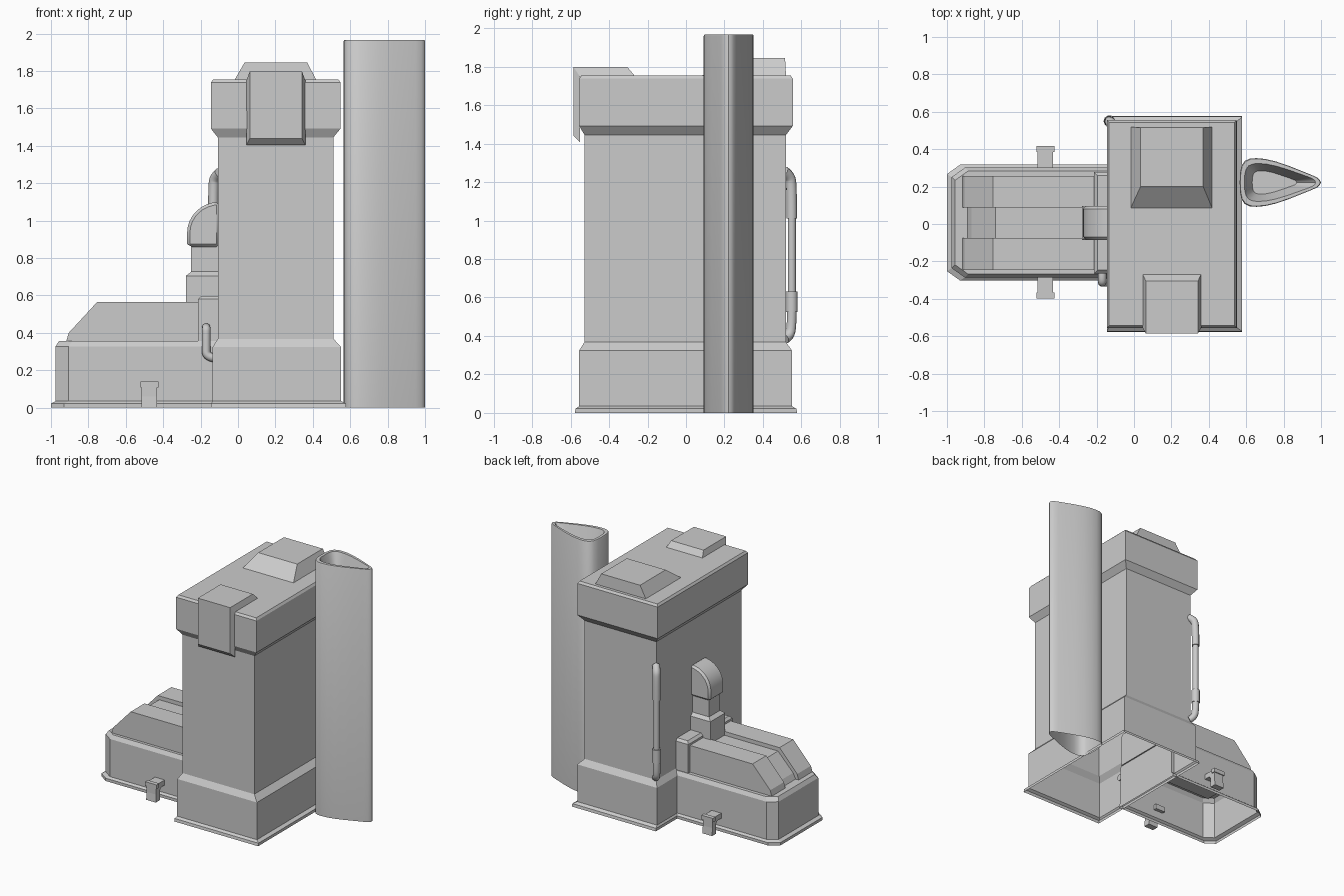
import bpy, bmesh, math
from math import sin, cos, pi

if "Cube" in bpy.data.objects:
    bpy.data.objects.remove(bpy.data.objects["Cube"])


def link(name, bm, smooth=None, closed=True):
    if closed:
        bmesh.ops.recalc_face_normals(bm, faces=bm.faces[:])
    me = bpy.data.meshes.new(name)
    bm.to_mesh(me)
    bm.free()
    ob = bpy.data.objects.new(name, me)
    bpy.context.collection.objects.link(ob)
    if smooth:
        bpy.ops.object.select_all(action='DESELECT')
        ob.select_set(True)
        bpy.context.view_layer.objects.active = ob
        bpy.ops.object.shade_smooth_by_angle(angle=math.radians(smooth))
    return ob


def loft(name, rings, bottom=True, top=True, smooth=None):
    """Skin a stack of equal-length point loops."""
    bm = bmesh.new()
    vs = [[bm.verts.new(p) for p in r] for r in rings]
    n = len(rings[0])
    for a, b in zip(vs, vs[1:]):
        for i in range(n):
            j = (i + 1) % n
            bm.faces.new((a[i], a[j], b[j], b[i]))
    if bottom:
        bm.faces.new(vs[0][::-1])
    if top:
        bm.faces.new(vs[-1])
    return link(name, bm, smooth)


def rect(x0, x1, y0, y1, z):
    return [(x0, y0, z), (x1, y0, z), (x1, y1, z), (x0, y1, z)]


def prism_y(name, profile, y0, y1, smooth=None, bevel=0):
    """Extrude an xz profile along y."""
    ob = loft(name, [[(x, y, z) for x, z in profile] for y in (y0, y1)], smooth=smooth)
    if bevel:
        m = ob.modifiers.new("edge_bevel", 'BEVEL')
        m.width, m.segments, m.limit_method = bevel, 1, 'ANGLE'
        m.angle_limit = math.radians(50)
    return ob


def pipe(name, pts, r):
    cu = bpy.data.curves.new(name, 'CURVE')
    cu.dimensions = '3D'
    cu.bevel_depth, cu.bevel_resolution, cu.use_fill_caps = r, 3, True
    s = cu.splines.new('NURBS')
    s.points.add(len(pts) - 1)
    for p, c in zip(s.points, pts):
        p.co = (*c, 1)
    s.use_endpoint_u, s.order_u, s.resolution_u = True, 3, 6
    ob = bpy.data.objects.new(name, cu)
    bpy.context.collection.objects.link(ob)
    bpy.ops.object.select_all(action='DESELECT')
    ob.select_set(True)
    bpy.context.view_layer.objects.active = ob
    bpy.ops.object.convert(target='MESH')
    bpy.ops.object.shade_smooth_by_angle(angle=math.radians(50))


# Tower: flange, plinth, shaft and cap, open underneath
loft("tower", [rect(*a) for a in (
    (-.145, .578, -.578, .578, 0), (-.145, .578, -.574, .574, .022),
    (-.135, .552, -.555, .55, .035), (-.135, .552, -.555, .55, .325),
    (-.108, .51, -.528, .52, .368), (-.108, .51, -.528, .52, 1.445),
    (-.145, .548, -.555, .555, 1.492), (-.145, .548, -.555, .555, 1.738),
    (-.133, .537, -.543, .543, 1.755))], bottom=False)

# Roof vent with a sloping front
loft("roof_vent", [rect(-.02, .42, .08, .52, 1.75), rect(.035, .37, .20, .515, 1.845)])

# Raised hood panel folded over the front edge of the cap
outer = [(-.265, 1.75), (-.553, 1.75), (-.55, 1.405)]
raised = [(-.305, 1.798), (-.585, 1.798), (-.585, 1.44)]
loft("front_hood", [
    [(.045, y, z) for y, z in outer] + [(.36, y, z) for y, z in outer[::-1]],
    [(.063, y, z) for y, z in raised] + [(.342, y, z) for y, z in raised[::-1]]],
    bottom=False, top=False)
bm = bmesh.new()
bm.from_mesh(bpy.data.objects["front_hood"].data)
bm.verts.ensure_lookup_table()
for q in ((6, 7, 10, 11), (7, 8, 9, 10)):
    bm.faces.new([bm.verts[i] for i in q])
bmesh.ops.recalc_face_normals(bm, faces=bm.faces[:])
bm.to_mesh(bpy.data.objects["front_hood"].data)
bm.free()

# Teardrop chimney with a recessed mouth
half = [(.565, 0), (.567, .05), (.575, .09), (.592, .115), (.62, .128), (.655, .13), (.70, .126),
        (.76, .112), (.83, .088), (.90, .06), (.95, .04), (.98, .026), (.994, .013), (1.0, 0)]
CY = .222


def drop(x0, x1, k, z):
    loop = half + [(x, -y) for x, y in half[-2:0:-1]]
    return [(x0 + (x - .565) / .435 * (x1 - x0), CY - y * k, z) for x, y in loop]


loft("chimney", [drop(.565, 1, 1, 0), drop(.565, 1, 1, 1.96), drop(.569, .996, .97, 1.967),
                 drop(.59, .972, .78, 1.967), drop(.632, .87, .48, 1.85)], bottom=False, smooth=40)


# Low side wing, open underneath
def wing(x0, y0, y1, z, c=.07, d=.05):
    return [(-.11, y0, z), (-.11, y1, z), (x0 + c, y1, z), (x0, y1 - d, z),
            (x0, y0 + d, z), (x0 + c, y0, z)]


loft("wing_base", [wing(-1, -.302, .317, 0), wing(-1, -.302, .317, .022),
                   wing(-.975, -.286, .301, .035), wing(-.975, -.286, .301, .328),
                   wing(-.957, -.268, .283, .357)], bottom=False)

# Wing housing: two raised halves with a shallow channel between
ridge = [(-.92, .35), (-.905, .40), (-.753, .565), (-.11, .565), (-.11, .35)]
channel = [(-.895, .35), (-.87, .40), (-.74, .535), (-.11, .535), (-.11, .35)]
prism_y("housing_front", ridge, -.245, -.076)
prism_y("housing_back", ridge, .087, .256)
prism_y("housing_channel", channel, -.076, .087)

# Collar where the wing meets the tower
loft("wing_collar", [rect(-.214, -.1, -.265, .278, .34), rect(-.214, -.1, -.265, .278, .58),
                     rect(-.196, -.1, -.247, .26, .598)])

# Vertical duct with stepped foot and rounded elbow
loft("duct", [rect(-.278, -.1, -.086, .097, .53), rect(-.278, -.1, -.086, .097, .705),
              rect(-.25, -.1, -.062, .073, .727), rect(-.25, -.1, -.062, .073, .88)])
arc = [(-.10 - .172 * cos(t * pi / 16), .935 + .165 * sin(t * pi / 16)) for t in range(9)]
prism_y("duct_elbow", [(-.10, .86), (-.26, .86), (-.272, .875)] + arc, -.085, .096,
        smooth=35, bevel=.015)

# Short bent pipe from collar to plinth
pipe("short_pipe", [(-.17, -.25, .428), (-.17, -.31, .43), (-.17, -.312, .40),
                    (-.17, -.312, .33), (-.17, -.312, .27), (-.12, -.312, .265)], .023)

# Corner downpipe: bent ends, slim middle and joint ring
X, Y = -.132, .55
pipe("downpipe_top", [(-.10, .51, 1.255), (-.122, .538, 1.235), (X, Y, 1.19), (X, Y, 1.01)], .028)
pipe("downpipe_middle", [(X, Y, 1.03), (X, Y, .8), (X, Y, .6)], .022)
pipe("downpipe_joint", [(X, Y, .63), (X, Y, .58), (X, Y, .525)], .031)
pipe("downpipe_bottom", [(X, Y, .54), (X, Y, .46), (-.124, .54, .40), (-.10, .515, .385)], .026)

# Bent chutes on both sides of the wing
out = [(.27, .135), (.385, .135), (.40, .12), (.40, .06), (.405, .0)]
inn = [(.355, .0), (.355, .075), (.345, .09), (.335, .095), (.27, .095)]
for name, s, cy in (("chute_front", -1, .01), ("chute_back", 1, .01)):
    loft(name, [[(x, cy + s * y, z) for y, z in out + inn] for x in (-.515, -.432)])
    loft(name + "_rim", [rect(-.522, -.425, *sorted((cy + s * .375, cy + s * .407)), z)
                         for z in (.108, .14)])
